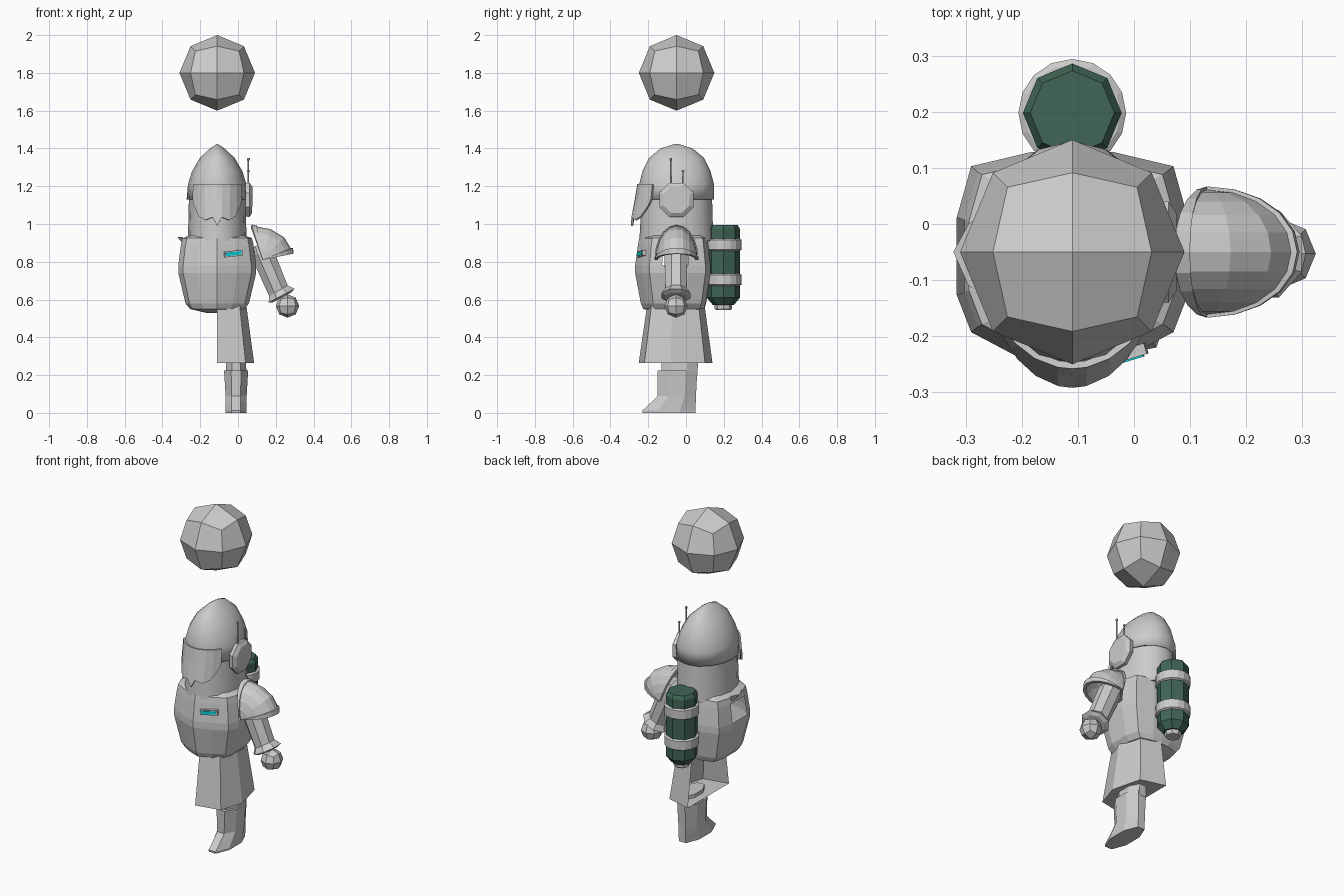
import bpy, bmesh
from math import sin, cos, pi, radians
from mathutils import Vector, Matrix

if "Cube" in bpy.data.objects:
    bpy.data.objects.remove(bpy.data.objects["Cube"])

CX, CY = -0.11, -0.05      # body axis


def finish(name, bm, color=None, smooth=False, thick=0, offset=-1, fix=True):
    if fix:
        bmesh.ops.recalc_face_normals(bm, faces=bm.faces)
    me = bpy.data.meshes.new(name)
    bm.to_mesh(me)
    bm.free()
    ob = bpy.data.objects.new(name, me)
    bpy.context.collection.objects.link(ob)
    if color:
        mat = bpy.data.materials.new(name + "_colour")
        mat.diffuse_color = color
        mat.use_nodes = True
        mat.node_tree.nodes["Principled BSDF"].inputs["Base Color"].default_value = mat.diffuse_color
        me.materials.append(mat)
    if thick:
        m = ob.modifiers.new("shell", 'SOLIDIFY')
        m.thickness, m.offset = thick, offset
    if smooth:
        bpy.ops.object.select_all(action='DESELECT')
        ob.select_set(True)
        bpy.context.view_layer.objects.active = ob
        bpy.ops.object.shade_smooth_by_angle(angle=radians(35))
    return ob


def loft(name, rings, closed=True, caps=(True, True), skip=(), **kw):
    bm = bmesh.new()
    rows = [[bm.verts.new(p) for p in r] for r in rings]
    n = len(rows[0])
    for i in range(len(rows) - 1):
        for j in range(n if closed else n - 1):
            if (i, j) not in skip:
                k = (j + 1) % n
                bm.faces.new((rows[i][j], rows[i][k], rows[i + 1][k], rows[i + 1][j]))
    if caps[0]:
        bm.faces.new(rows[0])
    if caps[1]:
        bm.faces.new(rows[-1])
    return finish(name, bm, **kw)


def ellipse(x, y, z, rx, ry, n=16, turn=0):
    return [Vector((x + rx * sin(2 * pi * (i + turn) / n), y - ry * cos(2 * pi * (i + turn) / n), z))
            for i in range(n)]


def quad_ball(name, center, r):
    bm = bmesh.new()
    bmesh.ops.create_cube(bm, size=1)
    bmesh.ops.subdivide_edges(bm, edges=bm.edges[:], cuts=1, use_grid_fill=True)
    for v in bm.verts:
        v.co = Vector(center) + v.co.normalized() * r
    return finish(name, bm)


def box(name, center, size, rot, color=None):
    bm = bmesh.new()
    m = Matrix.Translation(center) @ rot @ Matrix.Diagonal((*size, 1))
    bmesh.ops.create_cube(bm, size=1, matrix=m)
    return finish(name, bm, color)


def tube(name, a, b, radii, ts, n=8, **kw):
    a, b = Vector(a), Vector(b)
    q = (b - a).to_track_quat('Z', 'Y')
    rings = [[a.lerp(b, t) + q @ p for p in ellipse(0, 0, 0, r, r, n, 0.5)]
             for r, t in zip(radii, ts)]
    return loft(name, rings, **kw)


# floating ball and hand
quad_ball("floating_ball", (CX, CY, 1.8), 0.2)
quad_ball("hand", (0.262, -0.053, 0.566), 0.062)

# head and ridged helmet
loft("head", [ellipse(CX, CY, z, rx, ry) for z, rx, ry in
     [(0.91, .157, .197), (1.0, .153, .192), (1.14, .15, .188)]], smooth=True)
loft("helmet", [ellipse(CX, CY, z, rx, ry) for z, rx, ry in
     [(1.13, .162, .197), (1.21, .155, .198), (1.28, .133, .18), (1.35, .092, .145),
      (1.40, .038, .085), (1.423, .003, .012)]], caps=(False, True), smooth=True, thick=0.012)

# face plate flaring forward with a nose point
angs = [radians(a) for a in (-52, -38, -24, -9, 0, 9, 24, 38, 52)]
low = [1.10, 1.04, 1.02, 1.035, 0.99, 1.035, 1.02, 1.04, 1.10]


def face_row(rx, ry, zs):
    return [Vector((CX + rx * sin(a), CY - ry * cos(a), z)) for a, z in zip(angs, zs)]


loft("face_plate", [face_row(.157, .202, [1.21] * 9), face_row(.16, .215, [1.13] * 9),
     face_row(.153, .236, low)], closed=False, caps=(False, False), thick=0.012, offset=0)

# torso shell with open arm holes on both sides
half = [(0, -.215), (.1, -.18), (.175, -.14), (.2, -.075), (.2, .06), (.175, .15), (.07, .175)]
outline = half + [(0, .178)] + [(-x, y) for x, y in half[:0:-1]]
rows = [(.53, .3, .3), (.55, .72, .82), (.58, .84, .88), (.74, 1.03, 1.02),
        (.78, 1.03, 1.02), (.89, .96, .95), (.925, .92, .92), (.94, .72, .8)]
loft("torso", [[Vector((CX + x * sx, CY + y * sy, z)) for x, y in outline] for z, sx, sy in rows],
     caps=(True, False), skip={(4, 3), (4, 10)})
# pointed flange over the empty arm hole
loft("arm_hole_flange", [[Vector((CX - .17, y, .93)) for y in (-.12, -.05, .01)],
     [Vector((CX + x, y, .932)) for x, y in ((-.185, -.11), (-.212, -.05), (-.185, 0))],
     [Vector((CX - .185, y, .9)) for y in (-.11, -.05, 0)]], closed=False, caps=(False, False))

# chest light in its frame
rot = Matrix.Rotation(radians(17), 4, 'Z') @ Matrix.Rotation(radians(-6), 4, 'Y')
box("chest_light_frame", (-0.026, -0.236, 0.843), (.1, .02, .03), rot)
box("chest_light", (-0.026, -0.239, 0.843), (.086, .02, .018), rot, (0.0, 0.65, 0.7, 1))

# one-sided coat skirt, open at the centre
skirt = [(0, -.2), (.15, -.17), (.195, -.03), (.15, .15), (0, .19)]
loft("coat_skirt", [[Vector((CX + x * sx, CY + y * sy, z)) for x, y in skirt]
     for z, sx, sy in [(.265, 1, 1), (.28, .99, .99), (.57, .79, .78)]],
     closed=False, caps=(True, False))

# leg and boot
def leg_ring(z, rx, y0, y1):
    return ellipse(-0.01, (y0 + y1) / 2, z, rx * 1.08, (y1 - y0) / 2 * 1.08, 8, 0.5)


loft("leg", [leg_ring(*r) for r in [(.2, .055, -.13, .06), (.285, .052, -.13, .065)]])
loft("boot", [leg_ring(*r) for r in [(0, .056, -.23, .05), (.012, .056, -.232, .05),
     (.055, .056, -.185, .052), (.09, .056, -.15, .053), (.225, .064, -.152, .06)]])

# arm with flared cuff
tube("arm", (.11, -.053, .89), (.225, -.053, .62), (.05, .066, .064, .06), (0, .15, .5, 1))
tube("arm_cuff", (.212, -.053, .655), (.235, -.053, .612), (.055, .084, .06), (0, .8, 1))

# shoulder pad: arcs fanned about a hinge line
hinge = Vector((.13, -.05, .81))


def arc(x, z, w=.105, n=10):
    return [hinge + Vector(((x - hinge.x) * sin(a), -w * cos(a), (z - hinge.z) * sin(a)))
            for a in [pi * i / n for i in range(n + 1)]]


loft("shoulder_pad", [arc(.075, .985), arc(.17, .967), arc(.24, .925), arc(.28, .86)],
     closed=False, caps=(False, False), thick=0.012, offset=0)
for name, a, b in [("shoulder_outer_rim", (.282, .872), (.286, .842)),
                   ("shoulder_inner_rim", (.07, .988), (.098, .983))]:
    loft(name, [arc(*a, .108), arc(*b, .108)], closed=False, caps=(False, False), thick=0.018, offset=0)

# ear disc with two antennas
tube("ear_disc", (.04, CY, 1.13), (.075, CY, 1.125), (.095, .098, .075), (0, .6, 1)).data.transform(
    Matrix.Translation((.057, CY, 1.13)) @ Matrix.Rotation(radians(-8), 4, 'Y')
    @ Matrix.Translation((-.057, -CY, -1.13)))
for name, y, top in [("long_antenna", -.08, 1.35), ("short_antenna", -.016, 1.285)]:
    tube(name, (.055, y, 1.17), (.055, y, top), (.006, .004, .004, .008, .008, .003),
         (0, .3, .92, .94, .98, 1), n=6)

# back tank, bands and nozzle
TY = 0.198
loft("back_tank", [ellipse(CX, TY, z, r, r, 8) for z, r in
     [(.57, .055), (.61, .088), (.975, .088), (.995, .075)]], color=(0.05, 0.13, 0.09, 1))
for name, z in [("upper_tank_band", .89), ("lower_tank_band", .705)]:
    loft(name, [ellipse(CX, TY, z + dz, r, r, 16) for dz, r in
         [(-.032, .086), (-.026, .096), (.026, .096), (.032, .086)]])
loft("tank_nozzle", [ellipse(CX, TY, z, r, r, 8) for z, r in
     [(.545, .04), (.553, .046), (.575, .046)]])
